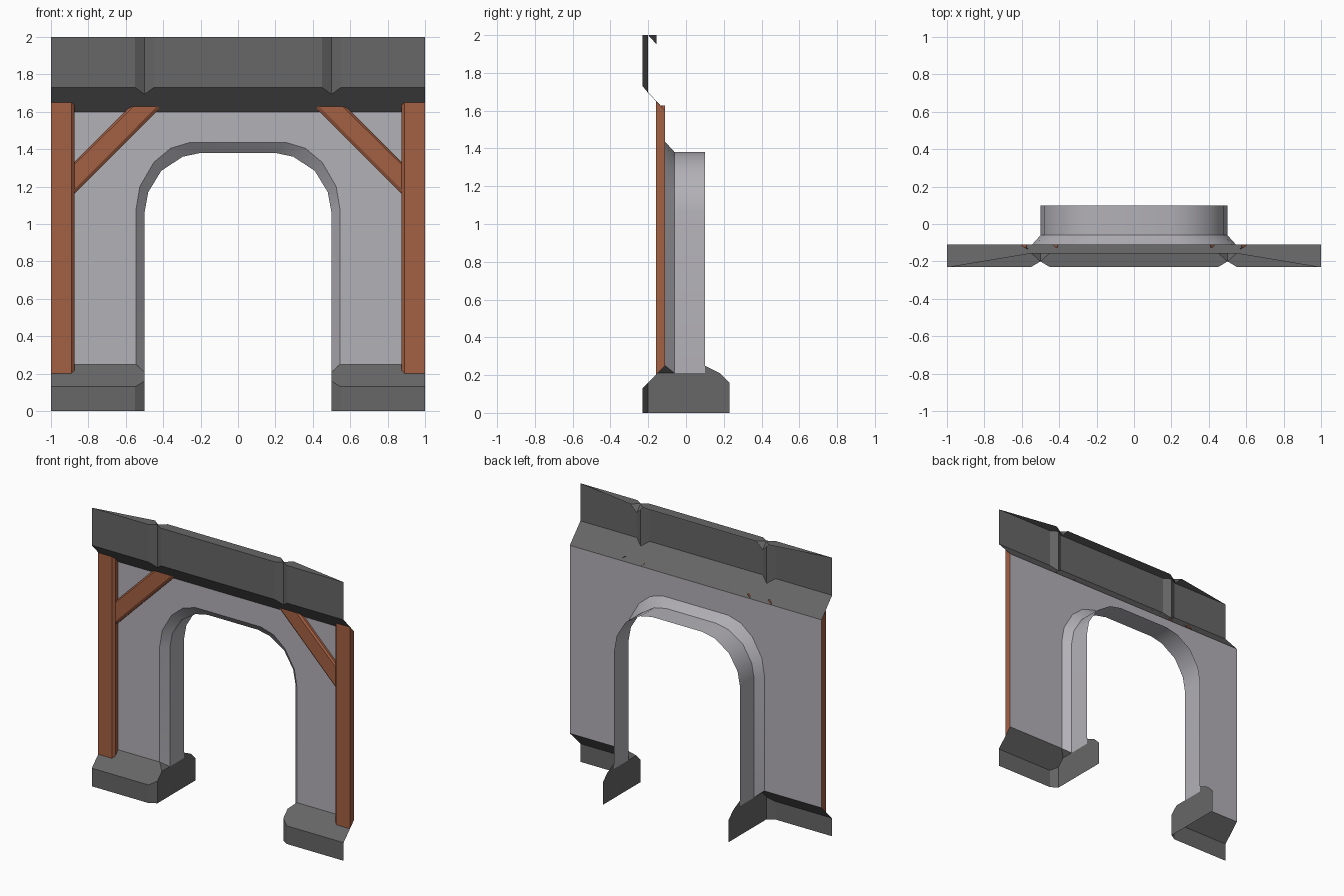
import bpy, bmesh, math
from mathutils import Vector

if "Cube" in bpy.data.objects:
    bpy.data.objects.remove(bpy.data.objects["Cube"])


def material(name, rgb):
    m = bpy.data.materials.new(name)
    m.diffuse_color = (*rgb, 1)
    m.use_nodes = True
    m.node_tree.nodes["Principled BSDF"].inputs["Base Color"].default_value = m.diffuse_color
    return m


STONE = material("dark stone", (0.135, 0.135, 0.137))
PLASTER = material("pale plaster", (0.45, 0.44, 0.475))
WOOD = material("red brown timber", (0.37, 0.115, 0.055))


def build(name, mat, faces, mirror=True):
    """faces: list of (points, outward hint); mirrored across x if asked."""
    bm = bmesh.new()
    for s in ((1, -1) if mirror else (1,)):
        for pts, hint in faces:
            h = Vector((hint[0] * s, hint[1], hint[2]))
            f = bm.faces.new([bm.verts.new((x * s, y, z)) for x, y, z in pts])
            f.normal_update()
            if f.normal.dot(h) < 0:
                f.normal_flip()
    bmesh.ops.remove_doubles(bm, verts=bm.verts, dist=0.0005)
    me = bpy.data.meshes.new(name)
    bm.to_mesh(me)
    bm.free()
    me.materials.append(mat)
    ob = bpy.data.objects.new(name, me)
    bpy.context.collection.objects.link(ob)
    return ob


FRONT, UP, DOWN, IN = (0, -1, 0), (0, 0, 1), (0, 0, -1), (-1, 0, 0)
YW, YF = -0.11, -0.23      # wall plane, stone front plane


def slope_low(y):          # base weathering slope
    return 0.25 + (YW - y)* -1.0


def slope_high(y):         # underside slope of the header
    return 1.6 + (YW - y) * 1.04


# Arch outlines (right half): front rim and inner opening
outer = [(.545, .25), (.545, 1.08), (.525, 1.2), (.45, 1.33), (.36, 1.405), (.26, 1.435)]
inner = [(.5, .21), (.5, 1.06), (.48, 1.17), (.41, 1.285), (.295, 1.36), (.2, 1.38)]


def full(o):
    return o + [(-x, z) for x, z in reversed(o)]


# Wall sheet with arched opening
wall = [(x, YW, z) for x, z in full(outer)]
build("wall", PLASTER,
      [(wall + [(-1, YW, .25), (-1, YW, 1.6), (1, YW, 1.6), (1, YW, .25)], FRONT)], False)

# Arch lining: chamfer, then straight reveal
faces = []
o, i = full(outer), full(inner)
for k in range(len(o) - 1):
    a, b, c, d = o[k], o[k + 1], i[k], i[k + 1]
    hint = (-(c[0] + d[0]), 0, 1.3 - (c[1] + d[1]) if c[1] > 1 and d[1] > 1 else 0)
    faces.append(([(a[0], YW, a[1]), (b[0], YW, b[1]), (d[0], -.06, d[1]), (c[0], -.06, c[1])], hint))
    faces.append(([(c[0], -.06, c[1]), (d[0], -.06, d[1]), (d[0], .1, d[1]), (c[0], .1, c[1])], hint))
arch = build("arch_lining", PLASTER, faces, False)
bpy.context.view_layer.objects.active = arch
arch.select_set(True)
bpy.ops.object.shade_smooth_by_angle(angle=math.radians(30))

# Stone plinths with clipped inner corners
build("plinth", STONE, [
    ([(1, YF, 0), (.55, YF, 0), (.55, YF, .13), (1, YF, .13)], FRONT),
    ([(.55, YF, 0), (.5, -.2, 0), (.5, -.2, .16), (.55, YF, .13)], (-1, -1, 0)),
    ([(1, YF, .13), (.55, YF, .13), (.5, -.2, .16), (.5, -.15, .21), (.545, YW, .25), (1, YW, .25)],
     (0, -1, 1)),
    ([(.545, YW, .25), (.5, -.15, .21), (.5, -.06, .21)], (-1, 0, 1)),
    ([(.5, -.2, 0), (.5, .23, 0), (.5, .23, .16), (.5, .18, .21), (.5, .1, .25), (.5, .1, .21),
      (.5, -.15, .21), (.5, -.2, .16)], IN),
])

# Stone header: sloped underside, front blocks split by V grooves, thin top
G, ZB = -.2, slope_high(-.2)
header = [
    ([(0, YW, 1.6), (1, YW, 1.6), (1, YF, 1.73), (.55, YF, 1.73), (.5, G, ZB), (.45, YF, 1.73),
      (0, YF, 1.73)], (0, -1, -1)),
    ([(0, YF, 1.73), (.45, YF, 1.73), (.45, YF, 2), (0, YF, 2)], FRONT),
    ([(.55, YF, 1.73), (1, YF, 1.73), (1, YF, 2), (.55, YF, 2)], FRONT),
    ([(0, YF, 2), (.45, YF, 2), (.5, G, 2), (.45, -.155, 2), (0, -.155, 2)], UP),
    ([(1, YF, 2), (.55, YF, 2), (.5, G, 2), (.55, -.155, 2)], UP),
]
for e in (.45, .55):
    side = (.5 - e, -.05, 0)
    header.append(([(e, YF, 1.73), (.5, G, ZB), (.5, G, 2), (e, YF, 2)], side))
    header.append(([(.5, G, 2), (e, -.155, 2), (.5, -.155, 1.95)], (0, 1, .5)))
build("header", STONE, header)

# Corner posts: section swept between the two slopes
section = [(1, YW), (1, -.158), (.89, -.158), (.875, -.143), (.875, YW)]
posts = []
for (x0, y0), (x1, y1) in zip(section, section[1:]):
    hint = (1, 0, 0) if x0 == x1 == 1 else (-.5, -1, 0) if y0 != YW and y1 != YW else IN
    posts.append(([(x0, y0, slope_low(y0) - 0), (x1, y1, slope_low(y1)),
                   (x1, y1, slope_high(y1)), (x0, y0, slope_high(y0))], hint))
build("corner_post", WOOD, posts)

# Diagonal braces: flat front with bevelled long edges, open back
c = .012
low = [(.88, 1.155), (.41, 1.625)]
high = [(.88, 1.325), (.6, 1.605), (.575, 1.628)]
lowf = [(.88, 1.155 + 2 * c), (.41 + 2 * c, 1.628)]
highf = [(.88, 1.325 - c), (.596, 1.592), (.56, 1.628)]
braces = [([(x, -.138, z) for x, z in lowf + highf[::-1]], FRONT)]
for edge, rim, sgn in ((low, lowf, -1), (high, highf, 1)):
    for k in range(len(edge) - 1):
        (ax, az), (bx, bz), (cx, cz), (dx, dz) = edge[k], edge[k + 1], rim[k], rim[k + 1]
        braces.append(([(cx, -.138, cz), (dx, -.138, dz), (bx, -.126, bz), (ax, -.126, az)],
                       (sgn, -1, sgn)))
        braces.append(([(ax, -.126, az), (bx, -.126, bz), (bx, YW, bz), (ax, YW, az)],
                       (sgn, 0, sgn)))
build("brace", WOOD, braces)
